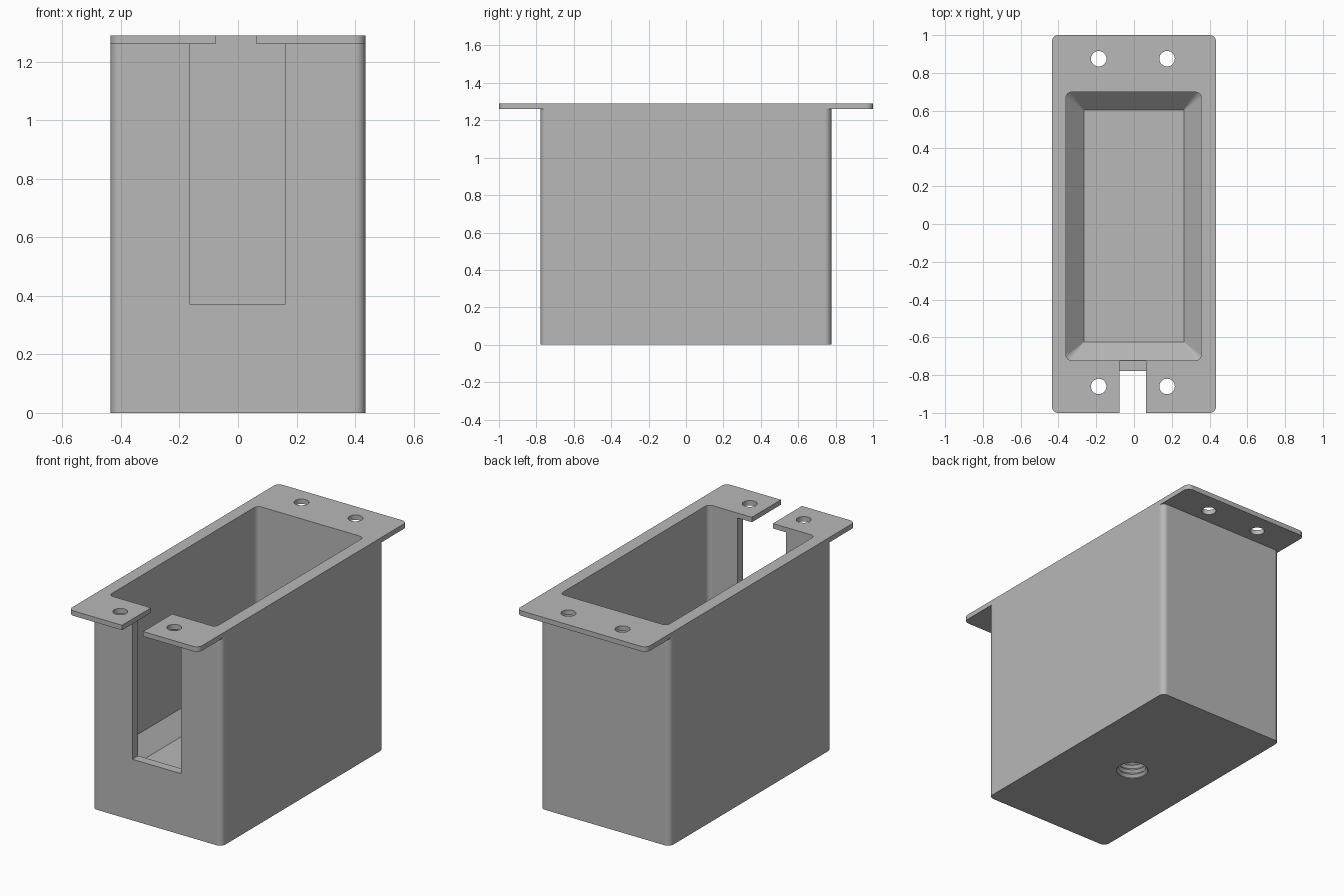
import bpy
import bmesh
from math import sin, cos, pi, radians

if "Cube" in bpy.data.objects:
    bpy.data.objects.remove(bpy.data.objects["Cube"], do_unlink=True)

grey = bpy.data.materials.new("plain grey")
grey.use_nodes = True
colour = (0.48, 0.48, 0.48, 1)
grey.diffuse_color = colour
grey.node_tree.nodes["Principled BSDF"].inputs["Base Color"].default_value = colour


def rounded_ring(x0, x1, y0, y1, z, r, steps=8):
    """Points of a rectangle with rounded corners at height z."""
    centres = [(x1 - r, y1 - r), (x0 + r, y1 - r), (x0 + r, y0 + r), (x1 - r, y0 + r)]
    ring = []
    for quarter, (cx, cy) in enumerate(centres):
        for i in range(steps + 1):
            a = (quarter + i / steps) * pi / 2
            ring.append((cx + r * cos(a), cy + r * sin(a), z))
    return ring


def circle_ring(cx, cy, z, r, sides=32):
    return [(cx + r * cos(2 * pi * i / sides), cy + r * sin(2 * pi * i / sides), z)
            for i in range(sides)]


def loft(name, rings):
    """Closed solid through a stack of matching rings."""
    bm = bmesh.new()
    rows = [[bm.verts.new(p) for p in ring] for ring in rings]
    n = len(rows[0])
    for low, high in zip(rows, rows[1:]):
        for i in range(n):
            j = (i + 1) % n
            bm.faces.new((low[i], low[j], high[j], high[i]))
    bm.faces.new(rows[0][::-1])
    bm.faces.new(rows[-1])
    bmesh.ops.recalc_face_normals(bm, faces=bm.faces)
    mesh = bpy.data.meshes.new(name)
    bm.to_mesh(mesh)
    bm.free()
    mesh.materials.append(grey)
    obj = bpy.data.objects.new(name, mesh)
    bpy.context.scene.collection.objects.link(obj)
    return obj


def block(name, x0, x1, y0, y1, z0, z1):
    corners = [(x0, y0), (x1, y0), (x1, y1), (x0, y1)]
    return loft(name, [[(x, y, z) for x, y in corners] for z in (z0, z1)])


W, TOP, FLANGE = 0.435, 1.29, 1.26

# Box body and mounting flange
box = loft("box_housing", [rounded_ring(-W, W, -0.777, 0.777, z, 0.035) for z in (0, FLANGE)])
flange = loft("flange", [rounded_ring(-W, W, -1, 1, z, 0.035) for z in (FLANGE, TOP)])

# Cavity with sloping skirt above the floor
cavity = loft("cavity_cutter", [
    rounded_ring(-0.266, 0.264, -0.626, 0.603, 0.245, 0.002),
    rounded_ring(-0.36, 0.356, -0.722, 0.698, 0.341, 0.03),
    rounded_ring(-0.36, 0.356, -0.722, 0.698, 1.5, 0.03)])

# Front window in the wall, and narrow notch in the flange
window = block("window_cutter", -0.164, 0.161, -0.9, -0.65, 0.37, FLANGE)
notch = block("notch_cutter", -0.077, 0.064, -1.2, -0.65, 1.2, 1.5)

# Screw holes through the flange
cutters = [cavity, window, notch]
for x in (-0.187, 0.175):
    for y in (-0.86, 0.875):
        cutters.append(loft("screw_hole_cutter",
                            [circle_ring(x, y, z, 0.041) for z in (1.1, 1.5)]))

# Blind threaded hole in the underside
pitch, turns = 0.03, 5
thread = [circle_ring(0, -0.015, -0.1, 0.09)]
for k in range(turns):
    thread.append(circle_ring(0, -0.015, k * pitch + 0.004, 0.09))
    thread.append(circle_ring(0, -0.015, (k + 0.5) * pitch + 0.004, 0.077))
thread.append(circle_ring(0, -0.015, turns * pitch + 0.004, 0.09))
cutters.append(loft("threaded_hole_cutter", thread))

# Join the flange and cut all openings
for tool, operation in [(flange, "UNION")] + [(c, "DIFFERENCE") for c in cutters]:
    tool.hide_render = True
    mod = box.modifiers.new(tool.name, "BOOLEAN")
    mod.operation = operation
    mod.solver = "EXACT"
    mod.object = tool
bpy.context.view_layer.update()
evaluated = box.evaluated_get(bpy.context.evaluated_depsgraph_get())
result = bpy.data.meshes.new_from_object(evaluated)
box.modifiers.clear()
box.data = result
for tool in [flange] + cutters:
    bpy.data.objects.remove(tool, do_unlink=True)

# Smooth rounded corners, keep flat walls flat
bpy.ops.object.select_all(action="DESELECT")
box.select_set(True)
bpy.context.view_layer.objects.active = box
bpy.ops.object.shade_smooth_by_angle(angle=radians(25))
weighted = box.modifiers.new("flat_walls", "WEIGHTED_NORMAL")
weighted.keep_sharp = True
